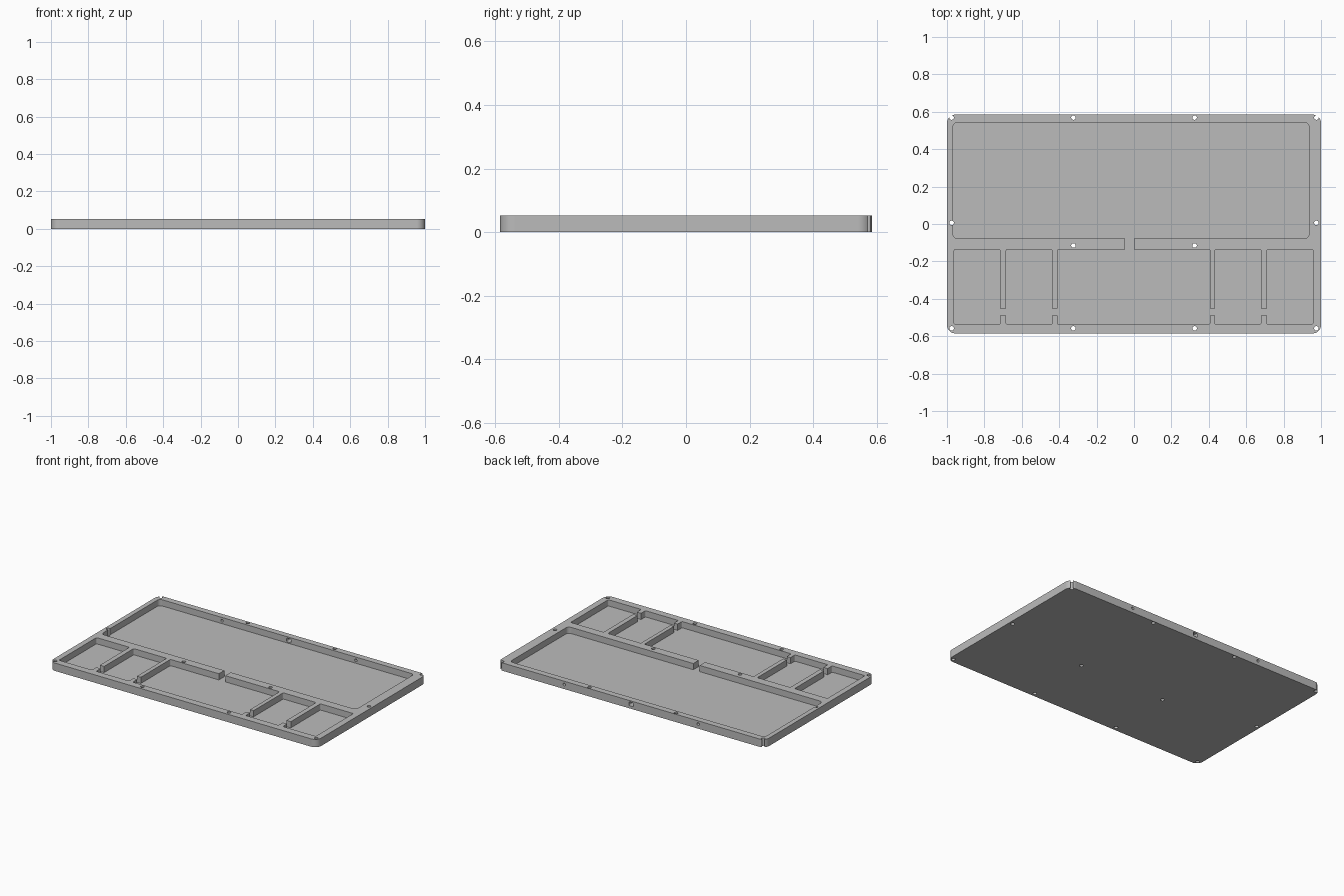
import bpy
import bmesh
from math import sin, cos, pi, radians

cube = bpy.data.objects.get("Cube")
if cube:
    bpy.data.objects.remove(cube, do_unlink=True)

HEIGHT = 0.053
FLOOR = 0.011
TOP = HEIGHT + 0.05

grey = bpy.data.materials.new("mid_grey")
grey.use_nodes = True
colour = (0.5, 0.5, 0.5, 1)
grey.diffuse_color = colour
grey.node_tree.nodes["Principled BSDF"].inputs["Base Color"].default_value = colour


def rounded_rect(x0, x1, y0, y1, r, steps=10):
    """Counter-clockwise outline, square when r is zero."""
    if r == 0:
        return [(x0, y0), (x1, y0), (x1, y1), (x0, y1)]
    centres = [(x1 - r, y1 - r), (x0 + r, y1 - r), (x0 + r, y0 + r), (x1 - r, y0 + r)]
    return [(cx + r * cos((q + i / steps) * pi / 2), cy + r * sin((q + i / steps) * pi / 2))
            for q, (cx, cy) in enumerate(centres) for i in range(steps + 1)]


def circle(x, y, r, steps=24):
    return [(x + r * cos(2 * pi * i / steps), y + r * sin(2 * pi * i / steps))
            for i in range(steps)]


def prisms(name, outlines, low, high, upright=True):
    """Extrude outlines along z, or along y when not upright."""
    bm = bmesh.new()
    for outline in outlines:
        if upright:
            points = [(u, v, low) for u, v in outline]
            push = (0, 0, high - low)
        else:
            points = [(u, low, v) for u, v in outline]
            push = (0, high - low, 0)
        base = bm.faces.new([bm.verts.new(p) for p in points])
        new = bmesh.ops.extrude_face_region(bm, geom=[base], use_keep_orig=True)["geom"]
        bmesh.ops.translate(bm, vec=push, verts=[g for g in new if isinstance(g, bmesh.types.BMVert)])
    bmesh.ops.recalc_face_normals(bm, faces=bm.faces)
    mesh = bpy.data.meshes.new(name)
    bm.to_mesh(mesh)
    bm.free()
    mesh.materials.append(grey)
    obj = bpy.data.objects.new(name, mesh)
    bpy.context.collection.objects.link(obj)
    return obj


def carve(body, cutter):
    mod = body.modifiers.new("carve", "BOOLEAN")
    mod.operation = "DIFFERENCE"
    mod.solver = "EXACT"
    mod.object = cutter
    bpy.context.view_layer.objects.active = body
    bpy.ops.object.modifier_apply(modifier=mod.name)
    bpy.data.objects.remove(cutter, do_unlink=True)


# Solid tray block
tray = prisms("case_tray", [rounded_rect(-1, 1, -0.585, 0.585, 0.045)], 0, HEIGHT)

# Wide rear pocket and the row of five front pockets
pockets = [rounded_rect(-0.968, 0.936, -0.078, 0.543, 0.025)]
for x0, x1 in [(-0.962, -0.716), (-0.684, -0.438), (-0.41, 0.406),
               (0.433, 0.679), (0.711, 0.957)]:
    pockets.append(rounded_rect(x0, x1, -0.537, -0.136, 0.008, 5))
carve(tray, prisms("pocket_cutter", pockets, FLOOR, TOP))

# Cable channels through the dividers
channels = [rounded_rect(-0.048, 0, -0.16, -0.05, 0)]
for x in (-0.7, -0.424, 0.42, 0.695):
    channels.append(rounded_rect(x - 0.03, x + 0.03, -0.49, -0.452, 0))
carve(tray, prisms("channel_cutter", channels, FLOOR, TOP))

# Screw holes around the rim and in the middle rib
holes = [circle(side * x, y, 0.012) for side in (-1, 1)
         for x, y in [(0.975, 0.569), (0.324, 0.569), (0.975, 0.006),
                      (0.324, -0.115), (0.975, -0.558), (0.324, -0.558)]]
carve(tray, prisms("screw_hole_cutter", holes, -0.05, TOP))

# Openings in the rear wall
ports = [rounded_rect(-0.016, 0.016, 0.018, 0.044, 0.006, 5),
         circle(-0.5, 0.031, 0.009), circle(0.5, 0.031, 0.009)]
carve(tray, prisms("port_cutter", ports, 0.52, 0.65, upright=False))

# Smooth corners with crisp rims and flat walls
bpy.ops.object.select_all(action="DESELECT")
tray.select_set(True)
bpy.context.view_layer.objects.active = tray
bpy.ops.object.shade_smooth_by_angle(angle=radians(30))
weighted = tray.modifiers.new("flat_walls", "WEIGHTED_NORMAL")
weighted.keep_sharp = True
